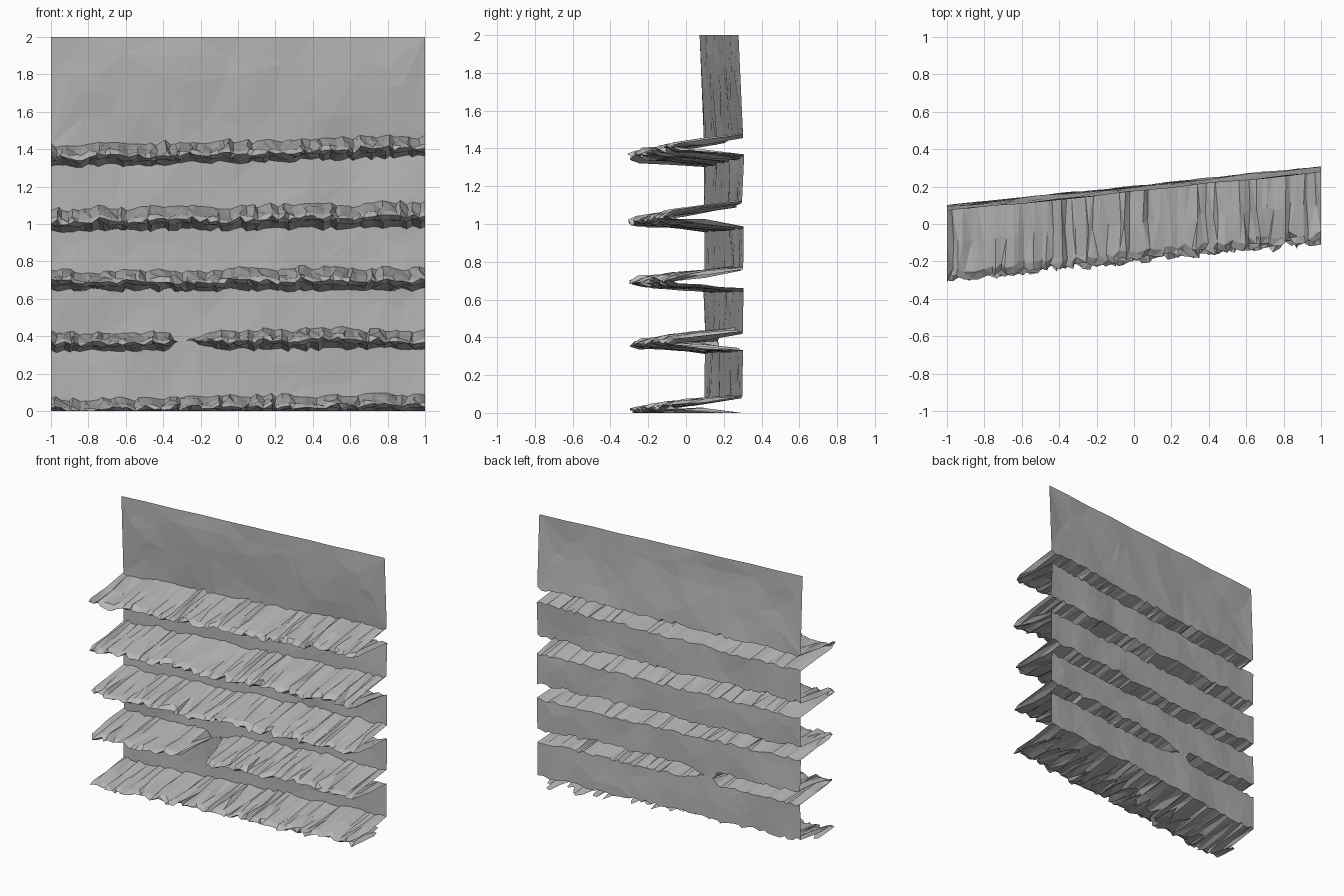
import bpy, bmesh, random
from mathutils import Vector, noise
from mathutils.geometry import delaunay_2d_cdt

random.seed(7)
if "Cube" in bpy.data.objects:
    bpy.data.objects.remove(bpy.data.objects["Cube"], do_unlink=True)

# Single stone colour
stone = bpy.data.materials.new("grey stone")
stone.use_nodes = True
stone.diffuse_color = (0.48, 0.48, 0.48, 1)
stone.node_tree.nodes["Principled BSDF"].inputs["Base Color"].default_value = stone.diffuse_color

COLUMNS = 64
DEPTH = 0.39
# Ledge profile: (fraction of depth, fraction of height), from underside round to top
PROFILE = [(0, 0), (0.5, 0.2), (0.88, 0.28), (1, 0.42), (0.9, 0.58), (0.5, 0.76), (0, 1)]
# Each ledge: underside and top height at the right end, then at the left end
LEDGES = [(-0.03, 0.065, -0.01, 0.09),
          (0.32, 0.415, 0.335, 0.44),
          (0.645, 0.74, 0.65, 0.77),
          (0.965, 1.08, 0.98, 1.11),
          (1.305, 1.42, 1.36, 1.47)]
BROKEN = 1  # the ledge with a gap in it


def jitter(a):
    return random.uniform(-a, a)


def wall_y(x, z):
    """Rough diagonal wall that leans forward a little above the ledges."""
    lean = 0.025 * min(max((z - 1.45) / 0.3, 0), 1)
    return 0.2 + 0.103 * x - lean + 0.012 * noise.noise(Vector((x * 4, 3, z * 4)))


def finish(name, bm):
    bmesh.ops.triangulate(bm, faces=bm.faces[:])
    # Trim everything level with the ground
    bmesh.ops.bisect_plane(bm, geom=bm.verts[:] + bm.edges[:] + bm.faces[:],
                           plane_co=(0, 0, 0), plane_no=(0, 0, -1), clear_outer=True)
    mesh = bpy.data.meshes.new(name)
    bm.to_mesh(mesh)
    bm.free()
    mesh.materials.append(stone)
    obj = bpy.data.objects.new(name, mesh)
    bpy.context.collection.objects.link(obj)


def reach(index, x):
    """How far the ledge sticks out: zero inside the gap."""
    if index != BROKEN:
        return 1
    if x < -0.3:
        return min(max((-0.335 - x) / 0.03, 0), 1)
    return min(max((x + 0.24) / 0.12, 0), 1)


def make_ledge(index, spec):
    """Hollow jagged ledge; returns its lower and upper wall lines."""
    b0, t0, b1, t1 = spec
    bm = bmesh.new()
    xs = [-1 + 2 * i / (COLUMNS - 1) for i in range(COLUMNS)]
    xs = [x if abs(x) == 1 else x + jitter(0.011) for x in xs]
    rows = [[] for _ in PROFILE]
    bump = 0
    for x in xs:
        f = (x + 1) / 2
        out = reach(index, x)
        bump = 0.5 * bump + jitter(0.011)
        ragged = jitter(0.025) + 0.02 * noise.noise(Vector((x * 6, index * 5, 1)))
        low = b0 + (b1 - b0) * f + jitter(0.012)
        high = t0 + (t1 - t0) * f + bump + jitter(0.008)
        middle = (low + high) / 2
        pinch = 0.12 + 0.88 * out
        for row, (d, h) in zip(rows, PROFILE):
            inner = 0 < d
            z = low + (high - low) * h
            if inner:
                z += bump * 0.5 + jitter(0.009)
            z = middle + (z - middle) * pinch
            px = x
            if inner and abs(x) < 1:
                px += jitter(0.011)
            y = wall_y(x, z) - out * d * (DEPTH + ragged)
            row.append(bm.verts.new((px, y, z)))
    for lower, upper in zip(rows, rows[1:]):
        for c in range(COLUMNS - 1):
            bm.faces.new((lower[c], lower[c + 1], upper[c + 1], upper[c]))
    lines = [[Vector((v.co.x, v.co.z)) for v in row] for row in (rows[0], rows[-1])]
    finish(f"ledge_{index + 1}", bm)
    return lines


def make_panel(index, below, above, count):
    """Faceted wall between two ragged lines, with loose points inside."""
    outline = below + above[::-1]
    z0, z1 = below[0].y, above[0].y
    loose = []
    for i in range(count):
        x = -0.96 + 1.92 * (i + random.random()) / count
        loose.append(Vector((x, z0 + (z1 - z0) * random.uniform(0.15, 0.85))))
    result = delaunay_2d_cdt(outline + loose, [], [list(range(len(outline)))], 1, 1e-5)
    bm = bmesh.new()
    verts = [bm.verts.new((p.x, wall_y(p.x, p.y), p.y)) for p in result[0]]
    for face in result[2]:
        bm.faces.new([verts[i] for i in face])
    bmesh.ops.recalc_face_normals(bm, faces=bm.faces[:])
    if sum(f.normal.y for f in bm.faces) > 0:
        bmesh.ops.reverse_faces(bm, faces=bm.faces[:])
    finish(f"wall_panel_{index + 1}", bm)


# Ledges first, then the wall panels that join them
lines = [make_ledge(i, spec) for i, spec in enumerate(LEDGES)]
top_edge = [Vector((-1 + i / 5, 2)) for i in range(11)]
for i, (low, high) in enumerate(lines):
    last = i == len(lines) - 1
    make_panel(i, high, top_edge if last else lines[i + 1][0], 60 if last else 30)
